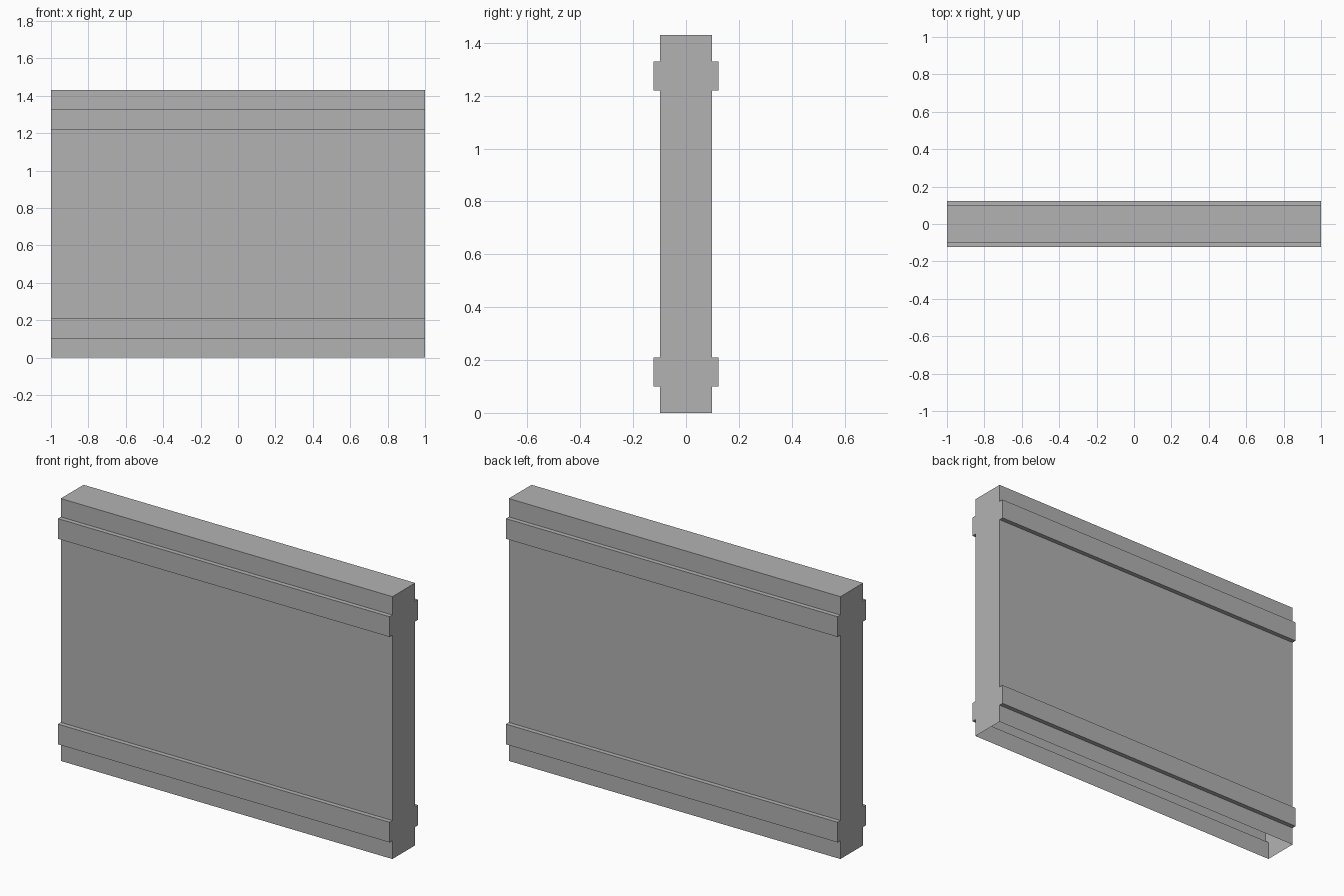
import bpy
import bmesh

cube = bpy.data.objects.get("Cube")
if cube:
    bpy.data.objects.remove(cube, do_unlink=True)

HALF_LENGTH, HEIGHT = 1.0, 1.43
WALL, RAIL = 0.098, 0.123        # half depths of the panel and its rails
RAIL_LOW, RAIL_HIGH = 0.10, 0.21

# Single flat grey
grey = bpy.data.materials.new("plain grey")
grey.use_nodes = True
colour = (0.448, 0.448, 0.448, 1)
grey.diffuse_color = colour
grey.node_tree.nodes["Principled BSDF"].inputs["Base Color"].default_value = colour

# Half cross-section: lower rail, then its mirror image at the top
lower = [(WALL, 0), (WALL, RAIL_LOW), (RAIL, RAIL_LOW),
         (RAIL, RAIL_HIGH), (WALL, RAIL_HIGH)]
half = lower + [(y, HEIGHT - z) for y, z in reversed(lower)]
section = half + [(-y, z) for y, z in reversed(half)]

# Thin shell along x, closed at the ends and top, open underneath
bm = bmesh.new()
right, left = [[bm.verts.new((x, y, z)) for y, z in section]
               for x in (-HALF_LENGTH, HALF_LENGTH)]
for i in range(len(section) - 1):
    bm.faces.new((right[i], right[i + 1], left[i + 1], left[i]))
bm.faces.new(left)
bm.faces.new(list(reversed(right)))
bmesh.ops.recalc_face_normals(bm, faces=bm.faces)

mesh = bpy.data.meshes.new("wall_panel")
bm.to_mesh(mesh)
bm.free()
mesh.materials.append(grey)
panel = bpy.data.objects.new("wall_panel", mesh)
bpy.context.collection.objects.link(panel)
